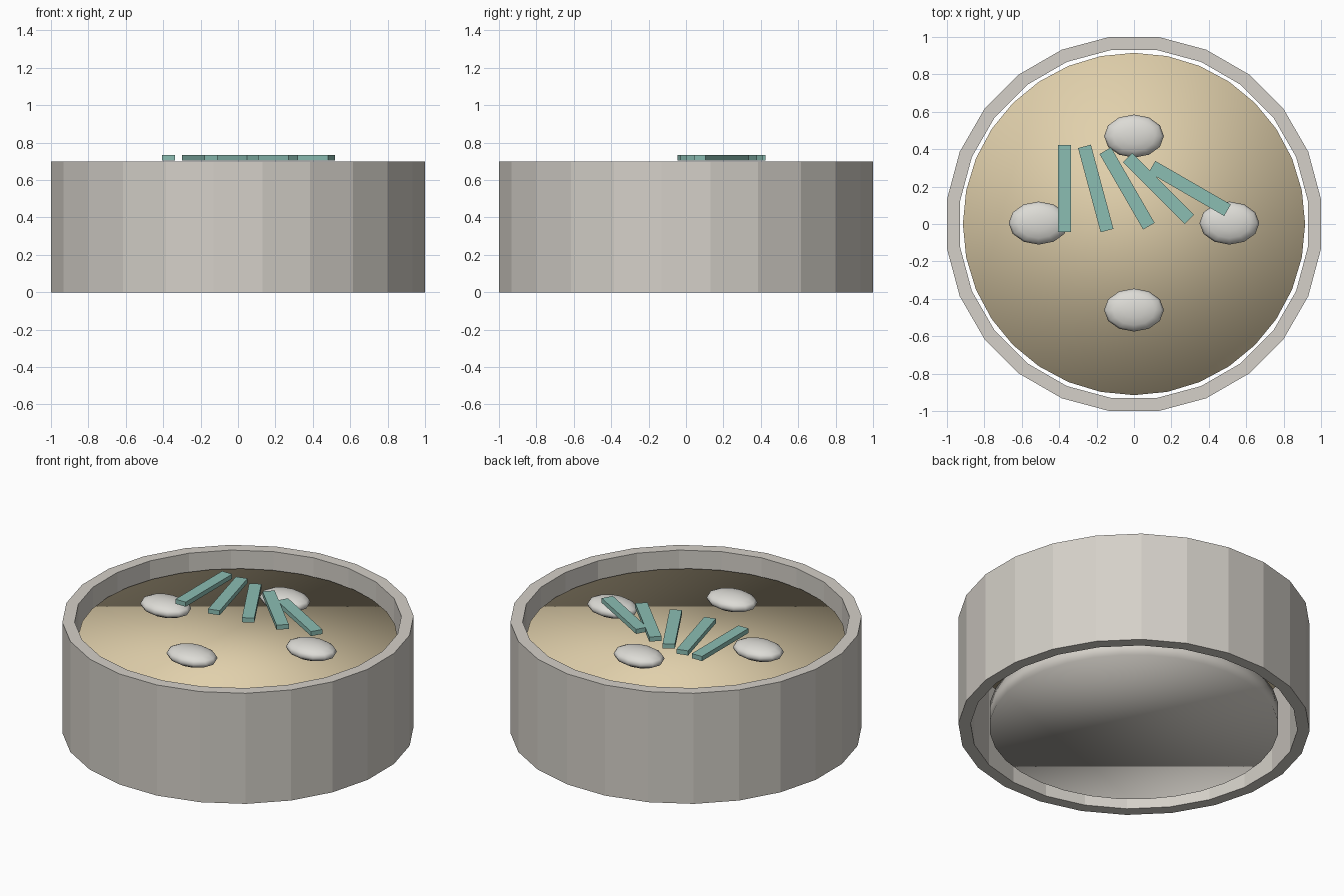
import bpy, bmesh, math
from mathutils import Matrix

if "Cube" in bpy.data.objects:
    bpy.data.objects.remove(bpy.data.objects["Cube"])


def material(name, rgb):
    m = bpy.data.materials.new(name)
    m.diffuse_color = (*rgb, 1)
    m.use_nodes = True
    m.node_tree.nodes["Principled BSDF"].inputs["Base Color"].default_value = m.diffuse_color
    return m


STONE = material("warm grey", (0.66, 0.63, 0.58))
BROTH = material("pale tan", (0.75, 0.63, 0.41))
PEARL = material("pale grey", (0.72, 0.71, 0.67))
GREEN = material("sea green", (0.26, 0.51, 0.45))


def finish(name, bm, mat, smooth=False):
    bmesh.ops.recalc_face_normals(bm, faces=bm.faces)
    for f in bm.faces:
        f.smooth = smooth
    mesh = bpy.data.meshes.new(name)
    bm.to_mesh(mesh)
    bm.free()
    mesh.materials.append(mat)
    ob = bpy.data.objects.new(name, mesh)
    bpy.context.collection.objects.link(ob)
    return ob


def disc(name, radius, z0, z1, mat):
    # Soft-shaded solid disc, shared normals across the rim
    bm = bmesh.new()
    bmesh.ops.create_cone(bm, cap_ends=True, segments=32, radius1=radius,
                          radius2=radius, depth=z1 - z0,
                          matrix=Matrix.Translation((0, 0, (z0 + z1) / 2)))
    return finish(name, bm, mat, True)


# Faceted wall: a rectangular section swept round 24 sides
N = 24
section = [(1.0086, 0), (1.0086, 0.70), (0.938, 0.70), (0.938, 0)]
bm = bmesh.new()
rings = []
for i in range(N):
    a = math.tau * (i + 0.5) / N
    rings.append([bm.verts.new((r * math.cos(a), r * math.sin(a), z))
                  for r, z in section])
for i in range(N):
    p, q = rings[i], rings[(i + 1) % N]
    for j in range(4):
        k = (j + 1) % 4
        bm.faces.new((p[j], q[j], q[k], p[k]))
finish("bowl_wall", bm, STONE)

# Foot below and filling above
disc("bowl_base", 0.83, 0.0, 0.12, STONE)
disc("broth", 0.915, 0.51, 0.593, BROTH)

# Four flattened dumplings
for i, (x, y) in enumerate([(0.51, 0.005), (0, 0.47), (-0.51, 0.005), (0, -0.46)]):
    bm = bmesh.new()
    bmesh.ops.create_uvsphere(
        bm, u_segments=12, v_segments=8, radius=1,
        matrix=Matrix.Translation((x, y, 0.645)) @ Matrix.Diagonal((0.16, 0.115, 0.05, 1)))
    finish(f"dumpling_{i + 1}", bm, PEARL, True)

# Fan of five garnish strips
for i in range(5):
    bm = bmesh.new()
    bmesh.ops.create_cube(
        bm, size=1,
        matrix=Matrix.Translation((-0.372 + 0.1675 * i, 0.19, 0.719))
        @ Matrix.Rotation(math.radians(15 * i), 4, 'Z')
        @ Matrix.Diagonal((0.071, 0.466, 0.029, 1)))
    finish(f"garnish_strip_{i + 1}", bm, GREEN)
